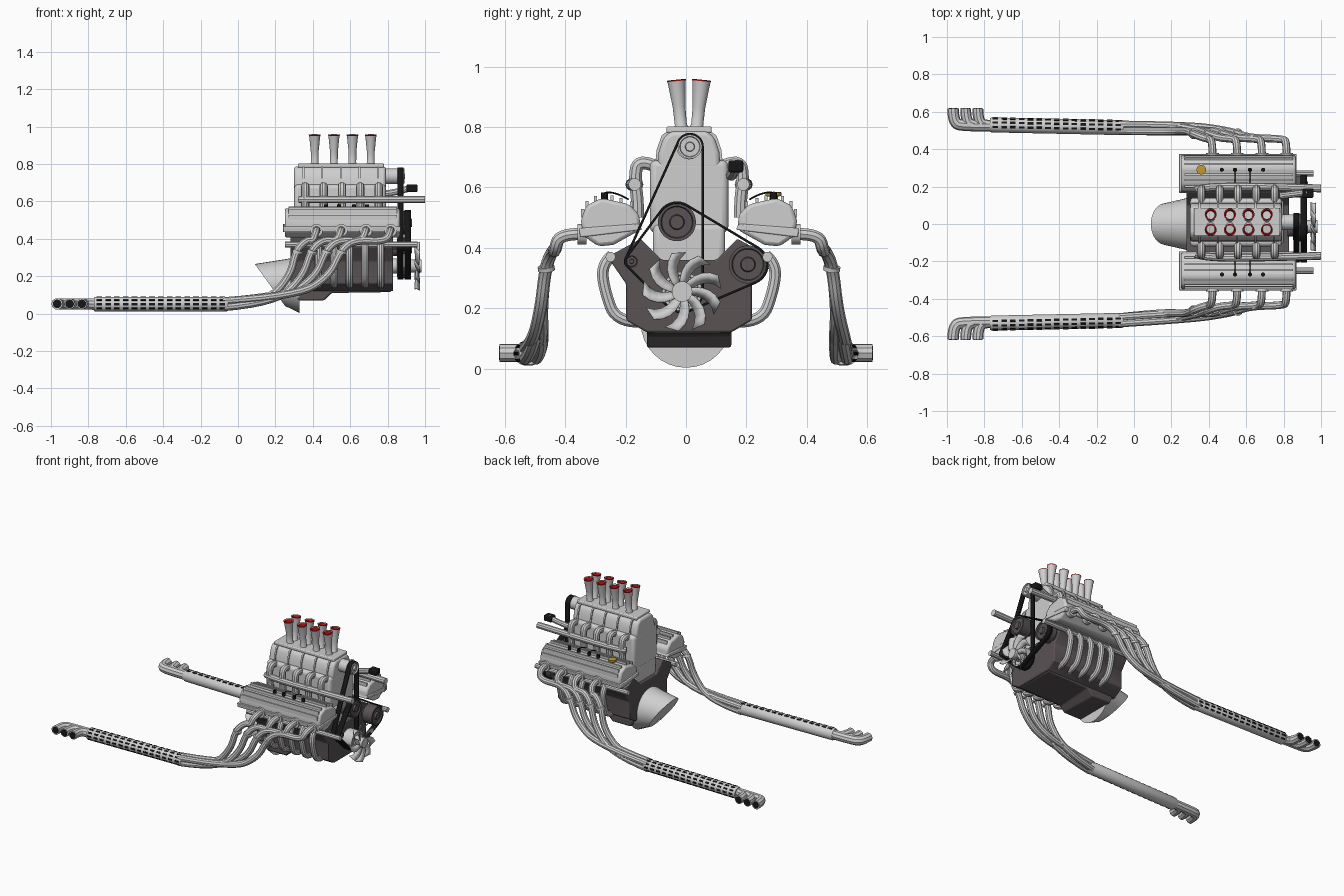
import bpy, bmesh, math
from mathutils import Vector, Matrix
from mathutils.geometry import convex_hull_2d

cube = bpy.data.objects.get("Cube")
if cube:
    bpy.data.objects.remove(cube)


def material(name, r, g, b):
    m = bpy.data.materials.new(name)
    m.use_nodes = True
    m.diffuse_color = (r, g, b, 1)
    m.node_tree.nodes["Principled BSDF"].inputs["Base Color"].default_value = (r, g, b, 1)
    return m


METAL = material("light metal", 0.62, 0.62, 0.62)
IRON = material("dark iron", 0.1, 0.085, 0.088)
BLACK = material("black rubber", 0.008, 0.008, 0.008)
RED = material("red", 0.6, 0.01, 0.01)
GOLD = material("gold", 0.55, 0.32, 0.03)
MID = 0.01            # engine centre line in y
parts = []


def add_mesh(name, mesh, *mats):
    ob = bpy.data.objects.new(name, mesh)
    bpy.context.collection.objects.link(ob)
    for m in mats:
        mesh.materials.append(m)
    parts.append(ob)
    return ob


def finish(name, bm, *mats):
    bmesh.ops.remove_doubles(bm, verts=bm.verts, dist=1e-5)
    bmesh.ops.recalc_face_normals(bm, faces=bm.faces)
    mesh = bpy.data.meshes.new(name)
    bm.to_mesh(mesh)
    bm.free()
    return add_mesh(name, mesh, *mats)


def bevel(ob, width, segments=2):
    b = ob.modifiers.new("bevel", "BEVEL")
    b.width, b.segments, b.limit_method = width, segments, "ANGLE"


def lathe(name, profile, base, axis, *mats, red_from=99, sides=24):
    # revolve (radius, height) points around an axis
    rot = Vector(axis).to_track_quat("Z", "Y").to_matrix().to_4x4()
    mat = Matrix.Translation(base) @ rot
    bm = bmesh.new()
    rings = [[bm.verts.new(mat @ Vector((r * math.cos(a), r * math.sin(a), h)))
              for a in (math.tau * i / sides for i in range(sides))] for r, h in profile]
    for k in range(len(rings) - 1):
        for i in range(sides):
            j = (i + 1) % sides
            f = bm.faces.new((rings[k][i], rings[k][j], rings[k + 1][j], rings[k + 1][i]))
            f.material_index = int(k == red_from)
    bmesh.ops.dissolve_degenerate(bm, edges=bm.edges, dist=1e-6)
    return finish(name, bm, *mats)


def cyl(name, base, axis, r, h, mat, sides=24):
    return lathe(name, [(0, 0), (r, 0), (r, h), (0, h)], base, axis, mat, sides=sides)


def extrude(name, outline, start, end, mat, axis="x"):
    # push a flat outline along x (points are y, z) or y (points are x, z)
    put = (lambda t, p: (t, p[0], p[1])) if axis == "x" else (lambda t, p: (p[0], t, p[1]))
    bm = bmesh.new()
    a = [bm.verts.new(put(start, p)) for p in outline]
    b = [bm.verts.new(put(end, p)) for p in outline]
    bm.faces.new(a)
    bm.faces.new(b)
    for i in range(len(a)):
        j = (i + 1) % len(a)
        bm.faces.new((a[i], a[j], b[j], b[i]))
    return finish(name, bm, mat)


def box(name, lo, hi, mat, round_by=0.0):
    ob = extrude(name, [(lo[1], lo[2]), (hi[1], lo[2]), (hi[1], hi[2]), (lo[1], hi[2])], lo[0], hi[0], mat)
    if round_by:
        bevel(ob, round_by, 3)
    return ob


def tube(name, path, r, mat):
    cu = bpy.data.curves.new(name, "CURVE")
    cu.dimensions, cu.bevel_depth, cu.bevel_resolution, cu.use_fill_caps = "3D", r, 3, True
    sp = cu.splines.new("NURBS")
    sp.points.add(len(path) - 1)
    for p, co in zip(sp.points, path):
        p.co = (*co, 1)
    sp.use_endpoint_u, sp.order_u, sp.resolution_u = True, 3, 6
    tmp = bpy.data.objects.new(name, cu)
    mesh = bpy.data.meshes.new_from_object(tmp)
    bpy.data.objects.remove(tmp)
    mesh.materials.clear()
    return add_mesh(name, mesh, mat)


def mirrored(half):
    return [(MID + y, z) for y, z in half] + [(MID - y, z) for y, z in reversed(half)]


# Engine block, oil pan, valley cover and bell housing
block = extrude("engine_block", mirrored([(0.14, 0.12), (0.208, 0.16), (0.208, 0.28), (0.27, 0.37),
                                          (0.16, 0.43), (0.09, 0.36)]), 0.28, 0.83, IRON)
bevel(block, 0.006)
pan = extrude("oil_pan", [(0.82, 0.14), (0.82, 0.115), (0.5, 0.11), (0.46, 0.07), (0.32, 0.07), (0.29, 0.14)],
              MID - 0.14, MID + 0.14, IRON, "y")
bevel(pan, 0.008)
box("valley_cover", (0.3, MID - 0.12, 0.34), (0.8, MID + 0.12, 0.48), METAL, 0.02)
bell = lathe("bell_housing", [(0, 0), (0.112, 0), (0.15, 0.24), (0, 0.24)], (0.09, 0, 0.153), (1, 0, 0), METAL, sides=32)
for v in bell.data.vertices:
    if v.co.x < 0.2:
        v.co.x += (0.265 - v.co.z) * 0.72

# Cylinder heads with ribbed covers, headers, side pipes and exhausts
for s, side in ((1, "left"), (-1, "right")):
    def at(x, y, z):
        return (x, MID + s * y, z)

    head = extrude("head_" + side, [(MID + s * y, z) for y, z in (
        (0.16, 0.46), (0.165, 0.51), (0.2, 0.545), (0.29, 0.565), (0.34, 0.54), (0.358, 0.49),
        (0.35, 0.44), (0.3, 0.405), (0.25, 0.41))], 0.25, 0.865, METAL)
    bevel(head, 0.012)
    flange = extrude("head_gasket_" + side, [(MID + s * y, z) for y, z in (
        (0.155, 0.46), (0.165, 0.48), (0.365, 0.465), (0.36, 0.435))], 0.24, 0.87, METAL)
    bevel(flange, 0.004)
    for y, z in ((0.19, 0.545), (0.225, 0.557), (0.255, 0.565), (0.31, 0.563), (0.338, 0.548), (0.352, 0.52)):
        box("cover_rib_" + side, at(0.27, y - 0.005, z - 0.02), at(0.85, y + 0.005, z + 0.008), METAL)
    for x in (0.47, 0.54, 0.62, 0.69):
        cyl("plug_" + side, at(x, 0.28, 0.55), (0, 0, 1), 0.011, 0.034, BLACK, 12)
    for x in (0.54, 0.62):
        tube("plug_wire_" + side, [at(x, 0.28, 0.582), at(x, 0.25, 0.59), at(x, 0.2, 0.56)], 0.003, BLACK)

    # Four header pipes sweeping back into the muffler
    for k in range(4):
        p = 0.42 + 0.132 * k
        cyl("port_flange_" + side, at(p, 0.34, 0.445), (0, s, 0), 0.034, 0.03, METAL)
        dy, dz = (0.017 if k % 2 else -0.017), (0.017 if k > 1 else -0.017)
        tube("header_" + side, [at(p, 0.34, 0.445), at(p, 0.43, 0.45), at(p - 0.02, 0.445, 0.385),
                                at(0.37 + 0.085 * k, 0.45, 0.395), at(0.31 + 0.08 * k, 0.475, 0.34),
                                at(0.28 + 0.07 * k, 0.49, 0.2), at(0.15 + 0.055 * k, 0.5 + dy, 0.075 + dz),
                                (-0.08, s * 0.515 + s * dy, 0.05 + dz)], 0.021, METAL)
        cyl("header_clamp_" + side, at(0.318 + 0.078 * k, 0.472, 0.325), (0.3, 0.12 * s, 1), 0.028, 0.014, METAL, 16)

    # Heat shielded muffler with slots
    start, way = Vector((-0.77, s * 0.53, 0.05)), Vector((0.715, -s * 0.015, 0))
    lathe("muffler_" + side, [(0, 0), (0.036, 0), (0.04, 0.008), (0.04, 0.707), (0.036, 0.715), (0, 0.715)],
          start, way, METAL)
    bm = bmesh.new()
    for deg in (-35, 0, 35, 70, 105):
        a = math.radians(deg)
        out = Vector((0, s * math.cos(a), math.sin(a)))
        for i in range(15):
            pos = start + way * ((i + 0.6) / 15.2) + out * 0.039
            turn = Matrix.Rotation(a if s > 0 else math.pi - a, 4, "X")
            bmesh.ops.create_cube(bm, size=1, matrix=Matrix.Translation(pos) @ turn @ Matrix.Diagonal((0.03, 0.005, 0.012, 1)))
    finish("muffler_slots_" + side, bm, BLACK)

    # Three tips turned outward
    for x in (-0.967, -0.9, -0.835):
        tube("exhaust_tip_" + side, [(-0.74, s * 0.525, 0.05), (x + 0.06, s * 0.525, 0.05), (x, s * 0.54, 0.052),
                                     (x, s * 0.617, 0.052)], 0.029 if x > -0.95 else 0.031, METAL)
        cyl("tip_opening_" + side, (x, s * 0.613, 0.052), (0, s, 0), 0.023, 0.006, BLACK, 16)

    # Coolant rail and the pipes hugging the block
    tube("coolant_rail_" + side, [at(0.25, 0.26, 0.37), at(0.6, 0.26, 0.37), at(0.96, 0.26, 0.37)], 0.017, METAL)
    for i in range(5):
        x = 0.43 + 0.083 * i
        tube("block_pipe_" + side, [at(x, 0.255, 0.375), at(x, 0.29, 0.345), at(x, 0.28, 0.26),
                                    at(x, 0.24, 0.15), at(x, 0.15, 0.155)], 0.02, METAL)

    # Fuel rail with five runners into the supercharger
    tube("fuel_rail_" + side, [at(0.33, 0.17, 0.61), at(0.37, 0.19, 0.61), at(0.7, 0.19, 0.61), at(1.0, 0.18, 0.61)],
         0.021, METAL)
    for i in range(5):
        x = 0.36 + 0.098 * i
        tube("runner_" + side, [at(x, 0.1, 0.665), at(x, 0.17, 0.7), at(x, 0.18, 0.62), at(x, 0.17, 0.56),
                                at(x, 0.17, 0.5)], 0.022, METAL)

    # Velocity stacks with red throats
    for x in (0.41, 0.513, 0.612, 0.71):
        lathe("velocity_stack_" + side, [(0.026, 0), (0.02, 0.01), (0.021, 0.07), (0.029, 0.148), (0.031, 0.158),
                                         (0.025, 0.156), (0.022, 0.12), (0, 0.12)],
              at(x, 0.026, 0.797), (0, s * 0.1, 1), METAL, RED, red_from=5)
        lathe("stack_rim_" + side, [(0.031, 0), (0.032, 0.004), (0.025, 0.005)], at(x, 0.0413, 0.952),
              (0, s * 0.1, 1), RED)

# Supercharger body, ribs and snout
box("blower_base", (0.3, MID - 0.13, 0.45), (0.79, MID + 0.13, 0.69), METAL, 0.02)
case = extrude("blower_case", mirrored([(0.105, 0.66), (0.1, 0.72), (0.085, 0.765), (0.06, 0.787)]), 0.3, 0.79, METAL)
bevel(case, 0.015, 3)
box("blower_lid", (0.32, MID - 0.075, 0.78), (0.78, MID + 0.075, 0.802), METAL, 0.006)
for i in range(5):
    x = 0.345 + 0.1 * i
    extrude("blower_rib", mirrored([(0.112, 0.68), (0.107, 0.725), (0.091, 0.772), (0.06, 0.795)]), x, x + 0.01, METAL)
cyl("blower_snout", (0.78, MID, 0.735), (1, 0, 0), 0.042, 0.09, METAL)

# Oil filler cap and ignition unit
lathe("filler_cap", [(0, 0), (0.014, 0), (0.014, 0.02), (0.026, 0.022), (0.026, 0.034), (0, 0.036)],
      (0.36, 0.29, 0.55), (0, 0, 1), GOLD, sides=12)
tube("ignition_hose", [(0.78, 0.15, 0.64), (0.86, 0.16, 0.65), (0.93, 0.17, 0.675)], 0.018, METAL)
box("ignition_unit", (0.9, 0.14, 0.65), (0.96, 0.19, 0.69), BLACK, 0.008)

# Pulleys as (y, z, radius)
snout, idler, pump, alternator, crank = ((0.013, 0.735, 0.04), (-0.18, 0.355, 0.02), (-0.03, 0.485, 0.063),
                                         (0.205, 0.345, 0.063), (-0.013, 0.255, 0.066))
for name, (y, z, r) in (("snout", snout), ("idler", idler), ("pump", pump), ("alternator", alternator), ("crank", crank)):
    face = METAL if name in ("snout", "crank") else IRON
    end = 0.89 if name == "snout" else 0.925
    lathe(name + "_pulley", [(0, 0.82), (r * 0.6, 0.82), (r * 0.6, 0.85), (r, 0.852), (r, end), (r * 0.85, end),
                             (r * 0.8, end - 0.008), (r * 0.4, end - 0.008), (r * 0.35, end + 0.004), (0, end + 0.004)],
          (0, y, z), (1, 0, 0), face, sides=32)


def belt(name, pulleys, x0, x1):
    pts = [Vector((y + (r + 0.002) * math.cos(a), z + (r + 0.002) * math.sin(a)))
           for y, z, r in pulleys for a in (math.tau * i / 32 for i in range(32))]
    loop = [pts[i] for i in convex_hull_2d(pts)]
    bm = bmesh.new()
    pairs = [(bm.verts.new((x0, *p)), bm.verts.new((x1, *p))) for p in loop]
    for (a, b), (c, d) in zip(pairs, pairs[1:] + pairs[:1]):
        bm.faces.new((a, b, d, c))
    sol = finish(name, bm, BLACK).modifiers.new("thickness", "SOLIDIFY")
    sol.thickness, sol.offset = 0.008, 0


belt("blower_belt", (snout, idler, crank), 0.853, 0.885)
belt("accessory_belt", (idler, pump, alternator, crank), 0.89, 0.925)

# Cooling fan with nine swept blades
cyl("fan_hub", (0.9, -0.013, 0.255), (1, 0, 0), 0.034, 0.082, METAL)
bm = bmesh.new()
for n in range(9):
    rows = []
    for i in range(6):
        t = i / 5
        r, mid, half = 0.025 + 0.105 * t, n * math.tau / 9 - 0.45 * t * t, (0.012 + 0.011 * t)
        rows.append([bm.verts.new((0.96 + e * 0.014 * (0.5 + t / 2), -0.013 + r * math.cos(mid + e * half / r),
                                   0.255 + r * math.sin(mid + e * half / r))) for e in (-1, 1)])
    for (a, b), (c, d) in zip(rows, rows[1:]):
        bm.faces.new((a, b, d, c))
finish("fan_blades", bm, METAL).modifiers.new("thickness", "SOLIDIFY").thickness = 0.004

# Smooth round parts, keep hard edges
bpy.ops.object.select_all(action="DESELECT")
for ob in parts:
    ob.select_set(True)
bpy.context.view_layer.objects.active = parts[0]
bpy.ops.object.shade_smooth_by_angle(angle=math.radians(35))
